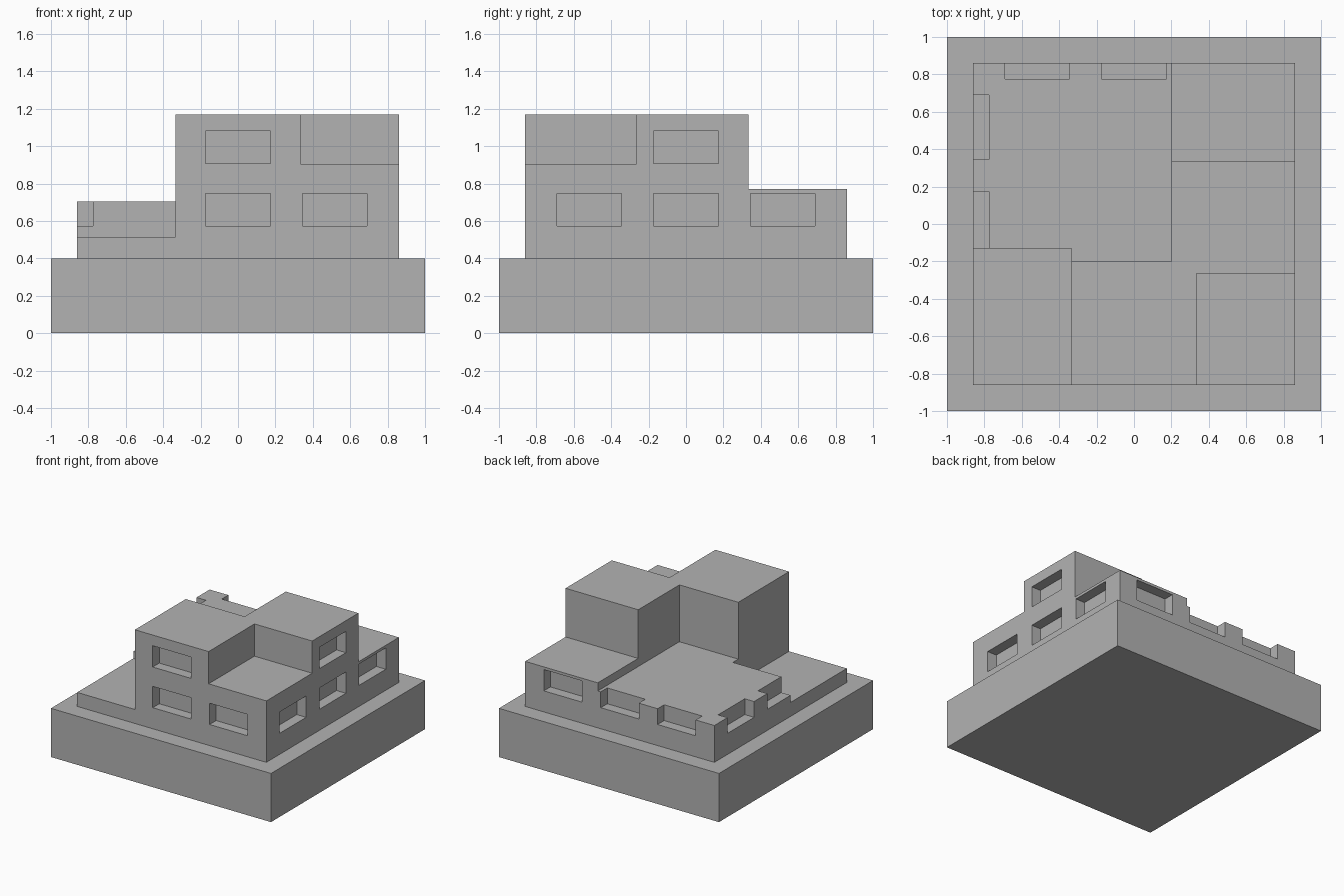
import bpy
import math
from mathutils import Matrix, Vector

default = bpy.data.objects.get("Cube")
if default:
    bpy.data.objects.remove(default, do_unlink=True)

# Single plaster grey
grey = bpy.data.materials.new("plaster_grey")
grey.use_nodes = True
grey.diffuse_color = (0.45, 0.45, 0.45, 1)
grey.node_tree.nodes["Principled BSDF"].inputs["Base Color"].default_value = grey.diffuse_color


def box(name, low, high, turn=0.0):
    """Box between two corners, turned about the vertical axis through the origin."""
    low, high = Vector(low), Vector(high)
    bpy.ops.mesh.primitive_cube_add(size=1)
    obj = bpy.context.object
    obj.name = name
    placed = Matrix.Translation((low + high) / 2) @ Matrix.Diagonal((*(high - low), 1))
    obj.data.transform(Matrix.Rotation(turn, 4, "Z") @ placed)
    obj.data.materials.append(grey)
    return obj


def carve(target, cutter):
    mod = target.modifiers.new(cutter.name, "BOOLEAN")
    mod.operation = "DIFFERENCE"
    mod.solver = "EXACT"
    mod.object = cutter
    cutter.hide_render = True
    bpy.context.view_layer.objects.active = target
    bpy.ops.object.modifier_apply(modifier=mod.name)
    bpy.data.objects.remove(cutter, do_unlink=True)


WALL = 0.86      # half width of the house
RECESS = 0.775   # window pane distance from the centre
FAR = 1.5        # cutters reach past the walls

# Ground slab and the full block of the house
box("base_slab", (-1, -1, 0), (1, 1, 0.4))
house = box("house_body", (-WALL, -WALL, 0.38), (WALL, WALL, 1.17))

# Stepped roofs: open space above each terrace
carve(house, box("low_terrace_space", (-FAR, -FAR, 0.515), (-0.335, -0.13, FAR)))
carve(house, box("rear_roof_space", (-FAR, -0.2, 0.703), (0.2, FAR, FAR)))
carve(house, box("balcony_space", (0.335, -FAR, 0.905), (FAR, -0.265, FAR)))
carve(house, box("rear_room_space", (0.19, 0.335, 0.77), (FAR, FAR, FAR)))

# Recessed windows: three bays below and one above on every side
for side in range(4):
    turn = side * math.pi / 2
    for bay, sill in ((-0.517, 0.573), (0, 0.573), (0.517, 0.573), (0, 0.907)):
        carve(house, box("window_space", (bay - 0.173, -FAR, sill),
                         (bay + 0.173, -RECESS, sill + 0.175), turn))
